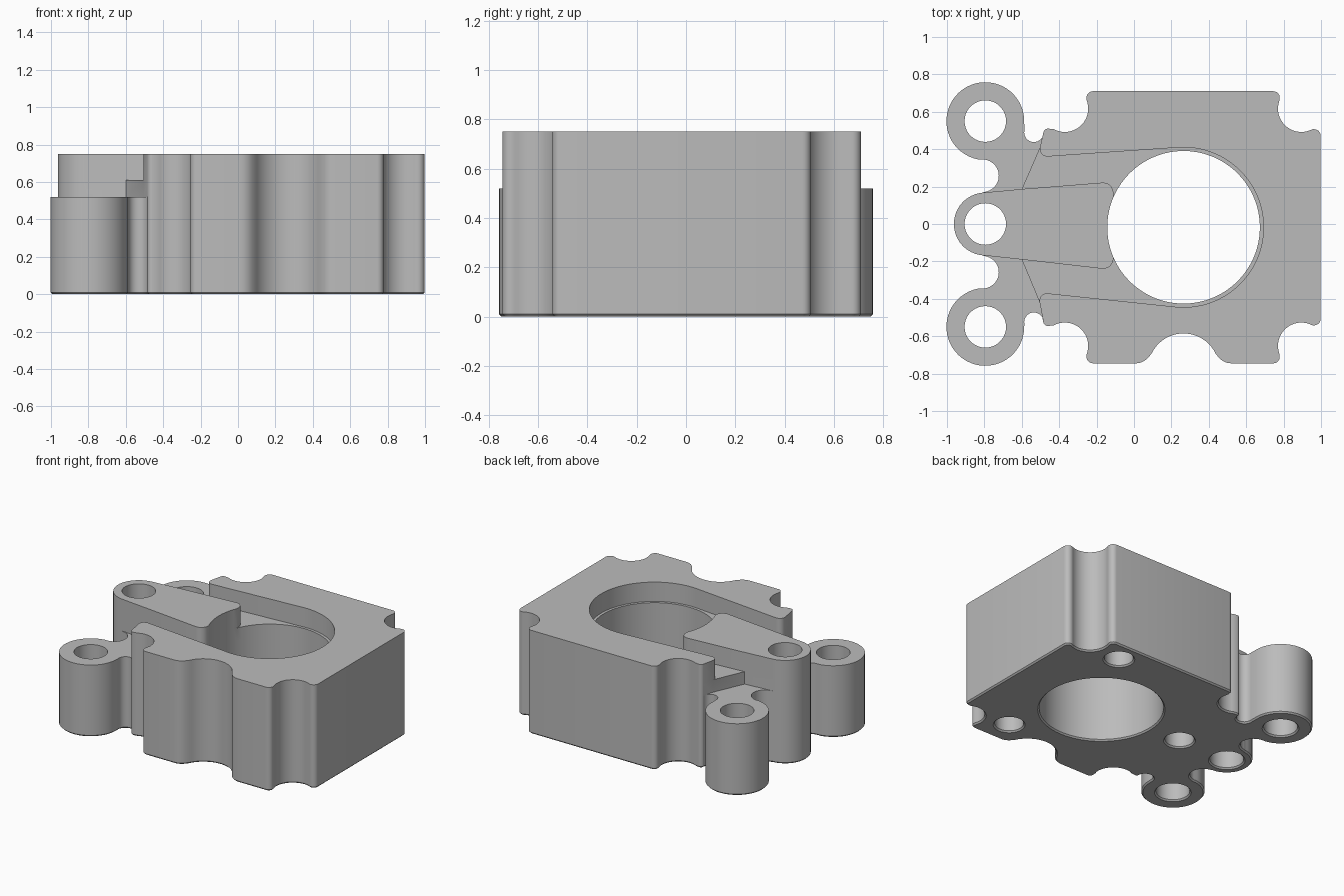
import bpy, bmesh
from math import sin, cos, acos, atan2, radians, degrees, tan
from mathutils import Vector
from mathutils.geometry import tessellate_polygon

if "Cube" in bpy.data.objects:
    bpy.data.objects.remove(bpy.data.objects["Cube"], do_unlink=True)

grey = bpy.data.materials.new("plain grey")
grey.use_nodes = True
grey.diffuse_color = (0.5, 0.5, 0.5, 1)
grey.node_tree.nodes["Principled BSDF"].inputs["Base Color"].default_value = (0.5, 0.5, 0.5, 1)

CHAMFER, BLIND, EAR_TOP, LEDGE, TOP = LEVELS = (0.01, 0.4, 0.52, 0.61, 0.75)
SHIFT = -0.035          # the body is mirrored about a line just off the arm's axis
BORE = (0.265, SHIFT / 2)
BORE_R = 0.408
ARM_END = -0.11
bm = bmesh.new()


def arc(cx, cy, r, a0, a1, step=7):
    n = max(2, round(abs(a1 - a0) / step))
    angles = [radians(a0 + (a1 - a0) * i / n) for i in range(n + 1)]
    return [(cx + r * cos(a), cy + r * sin(a), 0) for a in angles]


def mirrored(path, side):
    """Flip a path of the body to the front when side is -1."""
    return [(x, y if side > 0 else SHIFT - y, r) for x, y, r in path]


def rounded(path, steps=6):
    """Turn (x, y, radius) corners into points, with an arc where a radius is set."""
    out = []
    for i, (x, y, r) in enumerate(path):
        p = Vector((x, y))
        if not r:
            out.append(p)
            continue
        a = Vector(path[i - 1][:2]) - p
        b = Vector(path[i + 1][:2]) - p
        half = a.angle(b) / 2
        reach = min(r / tan(half), 0.9 * a.length, 0.9 * b.length)
        a.normalize()
        b.normalize()
        mid = p + (a + b).normalized() * (reach / cos(half))
        start, end = p + a * reach - mid, p + b * reach - mid
        turn = atan2(start.x * end.y - start.y * end.x, start.dot(end))
        for k in range(steps + 1):
            t = turn * k / steps
            out.append(mid + Vector((start.x * cos(t) - start.y * sin(t),
                                     start.x * sin(t) + start.y * cos(t))))
    return out


def inset(loop, dist):
    """Move a clockwise loop inward."""
    out = []
    for i, p in enumerate(loop):
        d = (loop[(i + 1) % len(loop)] - loop[i - 1]).normalized()
        out.append(p + Vector((d.y, -d.x)) * dist)
    return out


def strip(low, high, z0, z1):
    """Quads between two matching chains of points."""
    v0 = [bm.verts.new((p.x, p.y, z0)) for p in low]
    v1 = [bm.verts.new((p.x, p.y, z1)) for p in high]
    for i in range(len(low) - 1):
        bm.faces.new((v0[i], v0[i + 1], v1[i + 1], v1[i]))


def wall(chain, z0, z1):
    heights = [z for z in LEVELS if z0 <= z <= z1]
    for a, b in zip(heights, heights[1:]):
        strip(chain, chain, a, b)


def cap(loops, z):
    """Flat face with optional holes."""
    verts = [bm.verts.new((p.x, p.y, z)) for loop in loops for p in loop]
    for tri in tessellate_polygon([[p.to_3d() for p in loop] for loop in loops]):
        bm.faces.new([verts[i] for i in tri])


def hole(x, y, r, top):
    """Round hole with a chamfered mouth; returns its mouth and its rim."""
    rim, mouth = (rounded(arc(x, y, q, 0, 360, 10)) for q in (r, r + CHAMFER))
    strip(mouth, rim, 0, CHAMFER)
    wall(rim, CHAMFER, top)
    return mouth[:-1], rim[:-1]


def ear_chain(side):
    """Outline from the arm tip round an ear to the body."""
    ear = arc(-0.795, 0, 0.168, 95, 95)[:1]
    ear += arc(-0.81, 0.258, 0.087, -85, 85)
    ear += arc(-0.795, 0.55, 0.208, -100, -360)
    ear = [(x, side * y, r) for x, y, r in ear]
    return rounded(ear + mirrored(arc(-0.535, 0.49, 0.052, 170, 365, 12), side))


def body_chain(side):
    """Outline of one side of the body, ending at the flat end face."""
    body = [(-0.474, 0.512, 0.03)]
    body += arc(-0.37, 0.617, 0.125, -118, 20)
    body += [(-0.258, 0.71, 0.035)]
    if side < 0:
        body += [(0.05, 0.71, 0.09)] + arc(0.265, 0.74, 0.19, 205, 335) + [(0.48, 0.71, 0.09)]
    body += [(0.785, 0.71, 0.035)]
    body += arc(0.895, 0.617, 0.125, 160, 298)
    body += [(0.998, 0.508, 0.035)]
    return mirrored(body, side)


# plan chains, running clockwise from the arm tip
tip = rounded(arc(-0.795, 0, 0.168, 265, 95))
back_ear, front_ear = ear_chain(1), ear_chain(-1)
back_end, front_end = (*back_ear[-1], 0), (*front_ear[-1], 0)
body = rounded([back_end] + body_chain(1) + body_chain(-1)[::-1] + [front_end])
outline = tip + back_ear[1:] + body[1:] + front_ear[-2:0:-1]

# channel wall, arm sides and the two parts of the bore
channel = rounded([back_end, (-0.515, 0.357, 0.04)] + arc(*BORE, 0.4275, 94, -96, 4)
                  + [(-0.515, -0.365, 0.04), front_end])[1:-1]
meet = degrees(acos((ARM_END - BORE[0]) / BORE_R))


def bore_arcs(r):
    return (rounded(arc(*BORE, r, meet, 360 - meet, 4)),
            rounded(arc(*BORE, r, 360 - meet, 360 + meet, 4)))


bore_arm, bore_body = bore_arcs(BORE_R)
mouth_arm, mouth_body = bore_arcs(BORE_R + CHAMFER)
back_arm = rounded([(-0.6, 0.187, 0), (ARM_END, 0.226, 0.055), (*bore_arm[0], 0)])
front_arm = rounded([(-0.6, -0.19, 0), (ARM_END, -0.246, 0.055), (*bore_arm[-1], 0)])

# outer walls with a fine chamfer round the underside
base = inset(outline, CHAMFER)
strip(base + base[:1], outline + outline[:1], 0, CHAMFER)
wall(tip, CHAMFER, TOP)
wall(body, CHAMFER, TOP)

# bore and round holes
for mouth, rim, top in ((mouth_arm, bore_arm, TOP), (mouth_body, bore_body, LEDGE)):
    strip(mouth, rim, 0, CHAMFER)
    wall(rim, CHAMFER, top)
mouths = [mouth_arm + mouth_body[1:-1]]
for x, y in ((0.6, 0.56), (0.6, -0.56), (-0.39, 0)):
    mouth, rim = hole(x, y, 0.095, BLIND)
    mouths.append(mouth)
    cap([rim], BLIND)
mouth, arm_hole = hole(-0.795, 0, 0.111, TOP)
mouths.append(mouth)

# ears, arm sides and the stepped ends of the channel
for ear, arm, corner, y in ((back_ear, back_arm, channel[0], 0.55),
                            (front_ear, front_arm, channel[-1], -0.55)):
    mouth, rim = hole(-0.795, y, 0.111, EAR_TOP)
    mouths.append(mouth)
    wall(ear, CHAMFER, EAR_TOP)
    cap([ear + [corner, arm[0]], rim], EAR_TOP)
    wall([ear[0], arm[0]], EAR_TOP, TOP)
    wall([arm[0], corner], EAR_TOP, LEDGE)
    wall([corner, ear[-1]], EAR_TOP, TOP)
    wall(arm, LEDGE, TOP)
wall(channel, LEDGE, TOP)

# underside, channel floor and the two top faces
cap([base] + mouths, 0)
cap([channel + front_arm + bore_body[1:-1] + back_arm[::-1]], LEDGE)
cap([tip + back_arm + bore_arm[1:-1] + front_arm[::-1], arm_hole], TOP)
cap([body + channel[::-1]], TOP)

bmesh.ops.remove_doubles(bm, verts=bm.verts[:], dist=0.00001)
bmesh.ops.recalc_face_normals(bm, faces=bm.faces[:])
mesh = bpy.data.meshes.new("housing_block")
bm.to_mesh(mesh)
bm.free()
block = bpy.data.objects.new("housing_block", mesh)
block.data.materials.append(grey)
bpy.context.collection.objects.link(block)

bpy.ops.object.select_all(action="DESELECT")
bpy.context.view_layer.objects.active = block
block.select_set(True)
bpy.ops.object.shade_smooth_by_angle(angle=radians(30))
